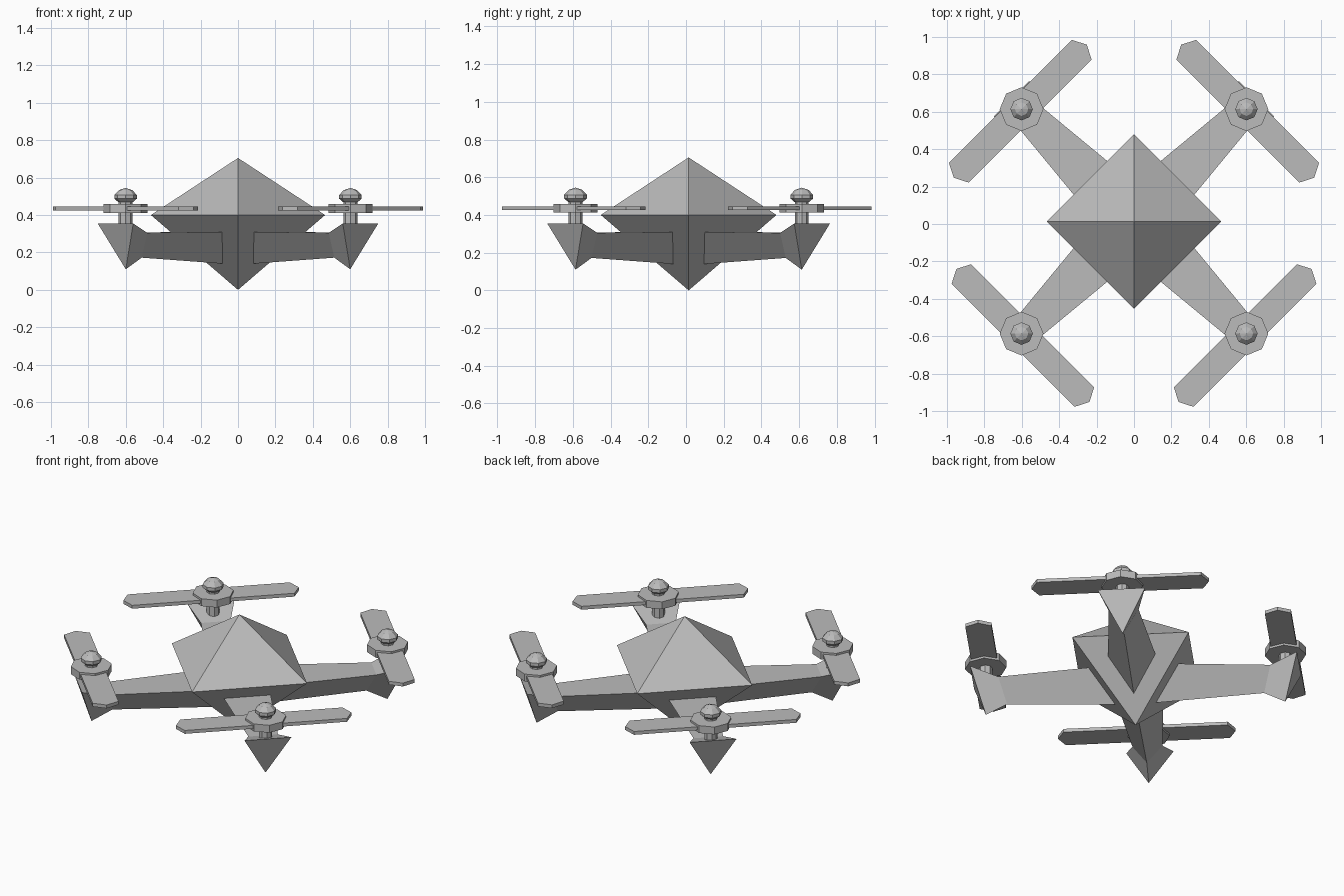
import bpy, bmesh, math
from mathutils import Matrix

if "Cube" in bpy.data.objects:
    bpy.data.objects.remove(bpy.data.objects["Cube"], do_unlink=True)

grey = bpy.data.materials.new("plain grey")
grey.use_nodes = True
grey.diffuse_color = (0.5, 0.5, 0.5, 1)
grey.node_tree.nodes["Principled BSDF"].inputs["Base Color"].default_value = (0.5, 0.5, 0.5, 1)

CY = 0.014  # the airframe sits slightly toward the back


def finish(name, bm):
    bmesh.ops.recalc_face_normals(bm, faces=bm.faces)
    mesh = bpy.data.meshes.new(name)
    bm.to_mesh(mesh)
    bm.free()
    mesh.materials.append(grey)
    obj = bpy.data.objects.new(name, mesh)
    bpy.context.collection.objects.link(obj)
    return obj


def loft(name, rings):
    """Join equal point rings; a ring of one point closes as a tip."""
    bm = bmesh.new()
    loops = [[bm.verts.new(p) for p in ring] for ring in rings]
    for a, b in zip(loops, loops[1:]):
        n = max(len(a), len(b))
        for i in range(n):
            j = (i + 1) % n
            if len(a) == 1:
                bm.faces.new((a[0], b[j], b[i]))
            elif len(b) == 1:
                bm.faces.new((a[i], a[j], b[0]))
            else:
                bm.faces.new((a[i], a[j], b[j], b[i]))
    for end in (loops[0], loops[-1]):
        if len(end) > 2:
            bm.faces.new(end)
    return finish(name, bm)


def turned(name, profile, x, y, sides=8):
    """Lathe a (radius, z) profile around a vertical axis."""
    rings = []
    for r, z in profile:
        n = sides if r else 1
        rings.append([(x + r * math.cos(math.tau * i / n),
                       y + r * math.sin(math.tau * i / n), z) for i in range(n)])
    return loft(name, rings)


# Body: double pyramid
turned("body", [(0, 0), (0.466, 0.4), (0, 0.705)], 0, CY, 4)

# Arm sections: (centre of top edge, half spread, top z, bottom centre, bottom z)
SECTIONS = [(0.165, 0.099, 0.31, 0.065, 0.139),
            (0.18, 0.095, 0.31, 0.082, 0.14),
            (0.545, 0.06, 0.305, 0.515, 0.172),
            (0.655, 0.095, 0.355, 0.6, 0.11)]

for sx, side in ((-1, "right"), (1, "left")):
    for sy, end in ((-1, "front"), (1, "back")):
        tag = f"{end}_{side}"

        # Triangular arm with a flared, leaning tip
        rings = [[(sx * (c + h), CY + sy * (c - h), zt),
                  (sx * (c - h), CY + sy * (c + h), zt),
                  (sx * b, CY + sy * b, zb)] for c, h, zt, b, zb in SECTIONS]
        loft("arm_" + tag, rings)

        # Motor post, octagonal hub and domed cap
        x, y = sx * 0.601, CY + sy * 0.6
        turned("motor_post_" + tag, [(0.037, 0.29), (0.037, 0.48)], x, y)
        turned("hub_" + tag, [(0.117, 0.412), (0.117, 0.458)], x, y)
        turned("cap_" + tag, [(0.04, 0.47), (0.06, 0.487), (0.06, 0.507),
                              (0.036, 0.533), (0, 0.545)], x, y)

        # Two-ended rotor blade set across the arm
        half = [(0.46, -0.074), (0.497, -0.045), (0.497, 0.045), (0.46, 0.074)]
        half = [(0.465, -0.074), (0.503, 0), (0.465, 0.074)]
        outline = half + [(-u, -v) for u, v in half]
        rotor = loft("rotor_" + tag, [[(u, v, z) for u, v in outline] for z in (0.425, 0.446)])
        cx, cy = (0.608, 0.603) if sy > 0 else (0.594, -0.596)
        rotor.data.transform(Matrix.Translation((sx * cx, cy, 0))
                             @ Matrix.Rotation(-sx * sy * math.pi / 4, 4, 'Z'))
